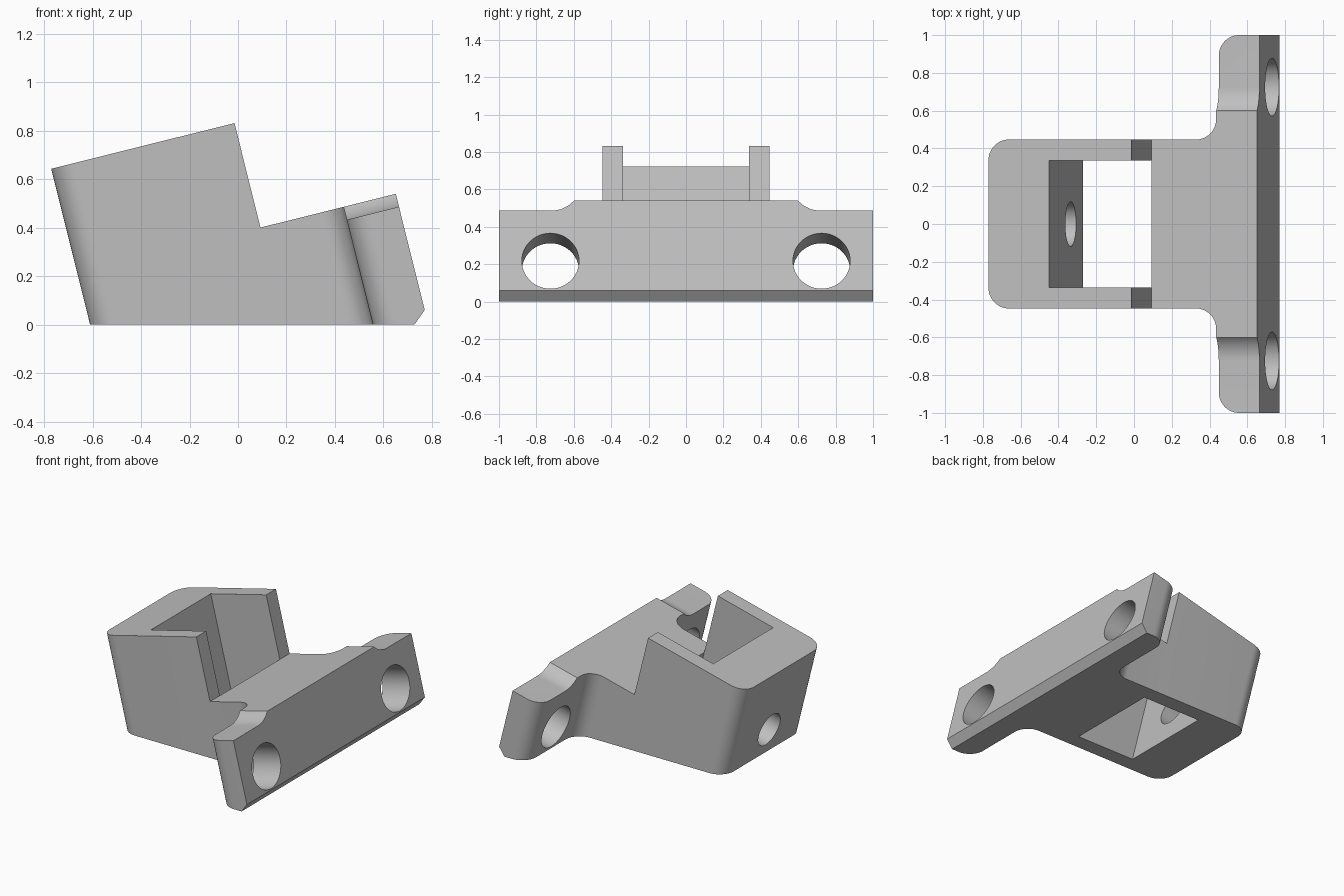
import bpy, bmesh, math
from mathutils import Matrix, Vector

if "Cube" in bpy.data.objects:
    bpy.data.objects.remove(bpy.data.objects["Cube"])

TILT = Matrix.Rotation(math.radians(-14), 4, 'Y')   # leans the part backwards
UPRIGHT = Matrix.Identity(4)

grey = bpy.data.materials.new("plain grey")
grey.diffuse_color = (0.52, 0.52, 0.52, 1)
grey.use_nodes = True
grey.node_tree.nodes["Principled BSDF"].inputs["Base Color"].default_value = grey.diffuse_color


def arc(cx, cy, r, a0, a1, n=12):
    """Points on an arc, angles in degrees."""
    return [(cx + r * math.cos(math.radians(a0 + (a1 - a0) * i / n)),
             cy + r * math.sin(math.radians(a0 + (a1 - a0) * i / n))) for i in range(n + 1)]


def prism(name, outline, lo, hi, axis, matrix):
    """Extrude an outline from lo to hi along x, y or z."""
    place = {'X': lambda p, h: (h, p[0], p[1]),
             'Y': lambda p, h: (p[0], h, p[1]),
             'Z': lambda p, h: (p[0], p[1], h)}[axis]
    bm = bmesh.new()
    face = bm.faces.new([bm.verts.new(place(p, lo)) for p in outline])
    ext = bmesh.ops.extrude_face_region(bm, geom=[face])
    shift = Vector(place((0, 0), hi - lo))
    bmesh.ops.translate(bm, vec=shift, verts=[v for v in ext["geom"] if isinstance(v, bmesh.types.BMVert)])
    bmesh.ops.recalc_face_normals(bm, faces=bm.faces)
    bm.transform(matrix)
    mesh = bpy.data.meshes.new(name)
    bm.to_mesh(mesh)
    bm.free()
    mesh.materials.append(grey)
    ob = bpy.data.objects.new(name, mesh)
    bpy.context.collection.objects.link(ob)
    return ob


def cut(target, cutter):
    mod = target.modifiers.new(cutter.name, 'BOOLEAN')
    mod.operation, mod.solver, mod.object = 'DIFFERENCE', 'EXACT', cutter
    bpy.context.view_layer.objects.active = target
    bpy.ops.object.modifier_apply(modifier=mod.name)
    bpy.data.objects.remove(cutter)


# T-shaped bracket outline: rounded block, inner fillets, rounded flange ends
R = 0.11
half = (arc(-0.592 + R, 0.447 - R, R, 180, 90)
        + arc(0.54 - R, 0.447 + R, R, -90, 0)
        + arc(0.54 + R, 1 - R, R, 180, 90)
        + [(0.762, 1.0)])
outline = half + [(x, -y) for x, y in reversed(half)]
bracket = prism("bracket", outline, -0.4, 0.81, 'Z', TILT)

# Step down from the block to the flange
cut(bracket, prism("step_cutter", [(0.187, 0.366), (1.2, 0.366), (1.2, 1.2), (0.187, 1.2)],
                   -1.3, 1.3, 'Y', TILT))

# Square pocket through the block, open at the front
cut(bracket, prism("pocket_cutter", [(-0.262, -0.337), (0.187, -0.337), (0.187, 0.337), (-0.262, 0.337)],
                   -0.8, 1.2, 'Z', TILT))

# Lowered flange ends with a curved run-out, and the two mounting holes
for side in (-1, 1):
    run_out = arc(0.722, 0.474, 0.163, 221.5, 270, 10)
    profile = [(0.602, 0.6)] + run_out + [(1.2, 0.311), (1.2, 0.6)]
    cut(bracket, prism("end_cutter", [(side * y, z) for y, z in profile], 0.3, 1.2, 'X', TILT))
    cut(bracket, prism("mounting_hole_cutter", arc(side * 0.725, 0.034, 0.153, 0, 352.5, 47),
                       0.3, 1.2, 'X', TILT))

# Round hole in the back wall
cut(bracket, prism("back_hole_cutter", arc(0, 0.334, 0.118, 0, 352.5, 47), -1.0, -0.1, 'X', TILT))

# Level base with a chamfered lower edge
cut(bracket, prism("base_cutter", [(-1.5, -1.5), (-1.5, 0), (0.728, 0), (0.77, 0.06), (0.98, 0.36),
                                   (1.8, 0.36), (1.8, -1.5)], -1.3, 1.3, 'Y', UPRIGHT))

bpy.ops.object.select_all(action='DESELECT')
bracket.select_set(True)
bpy.context.view_layer.objects.active = bracket
bpy.ops.object.shade_smooth_by_angle(angle=math.radians(30))
